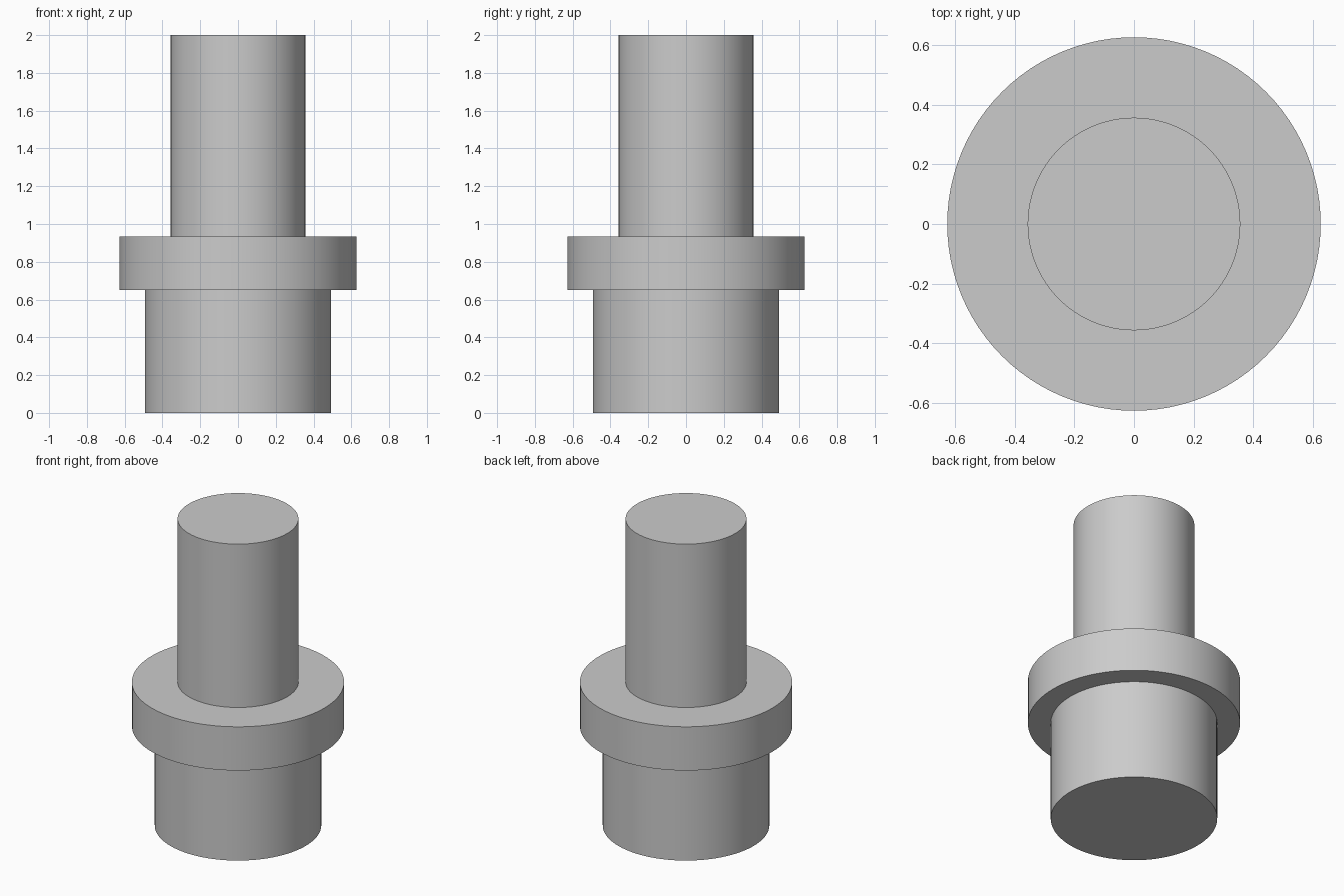
import bpy
import math

cube = bpy.data.objects.get("Cube")
if cube:
    bpy.data.objects.remove(cube, do_unlink=True)

# Plain grey for the whole part
grey = bpy.data.materials.new("light_grey")
grey.use_nodes = True
colour = (0.6, 0.6, 0.6, 1)
grey.diffuse_color = colour
grey.node_tree.nodes["Principled BSDF"].inputs["Base Color"].default_value = colour

# Stepped outline as radius and height, from the bottom up
base_r, flange_r, shaft_r = 0.492, 0.627, 0.357
flange_bottom, flange_top, top = 0.65, 0.935, 2.0
profile = [
    (0, 0), (base_r, 0),
    (base_r, flange_bottom), (flange_r, flange_bottom),
    (flange_r, flange_top), (shaft_r, flange_top),
    (shaft_r, top), (0, top),
]

# Turn the outline around the vertical axis
mesh = bpy.data.meshes.new("stepped_pin")
edges = [(i, i + 1) for i in range(len(profile) - 1)]
mesh.from_pydata([(r, 0, z) for r, z in profile], edges, [])
mesh.materials.append(grey)
pin = bpy.data.objects.new("stepped_pin", mesh)
bpy.context.collection.objects.link(pin)

lathe = pin.modifiers.new("lathe", "SCREW")
lathe.axis = "Z"
lathe.angle = math.tau
lathe.steps = lathe.render_steps = 96
lathe.use_merge_vertices = True
lathe.merge_threshold = 0.0001
lathe.use_normal_calculate = True

bpy.ops.object.select_all(action="DESELECT")
pin.select_set(True)
bpy.context.view_layer.objects.active = pin
bpy.ops.object.modifier_apply(modifier=lathe.name)

# Consistent outward faces, smooth walls and sharp steps
bpy.ops.object.mode_set(mode="EDIT")
bpy.ops.mesh.select_all(action="SELECT")
bpy.ops.mesh.normals_make_consistent(inside=False)
bpy.ops.object.mode_set(mode="OBJECT")
bpy.ops.object.shade_smooth_by_angle(angle=math.radians(30))
